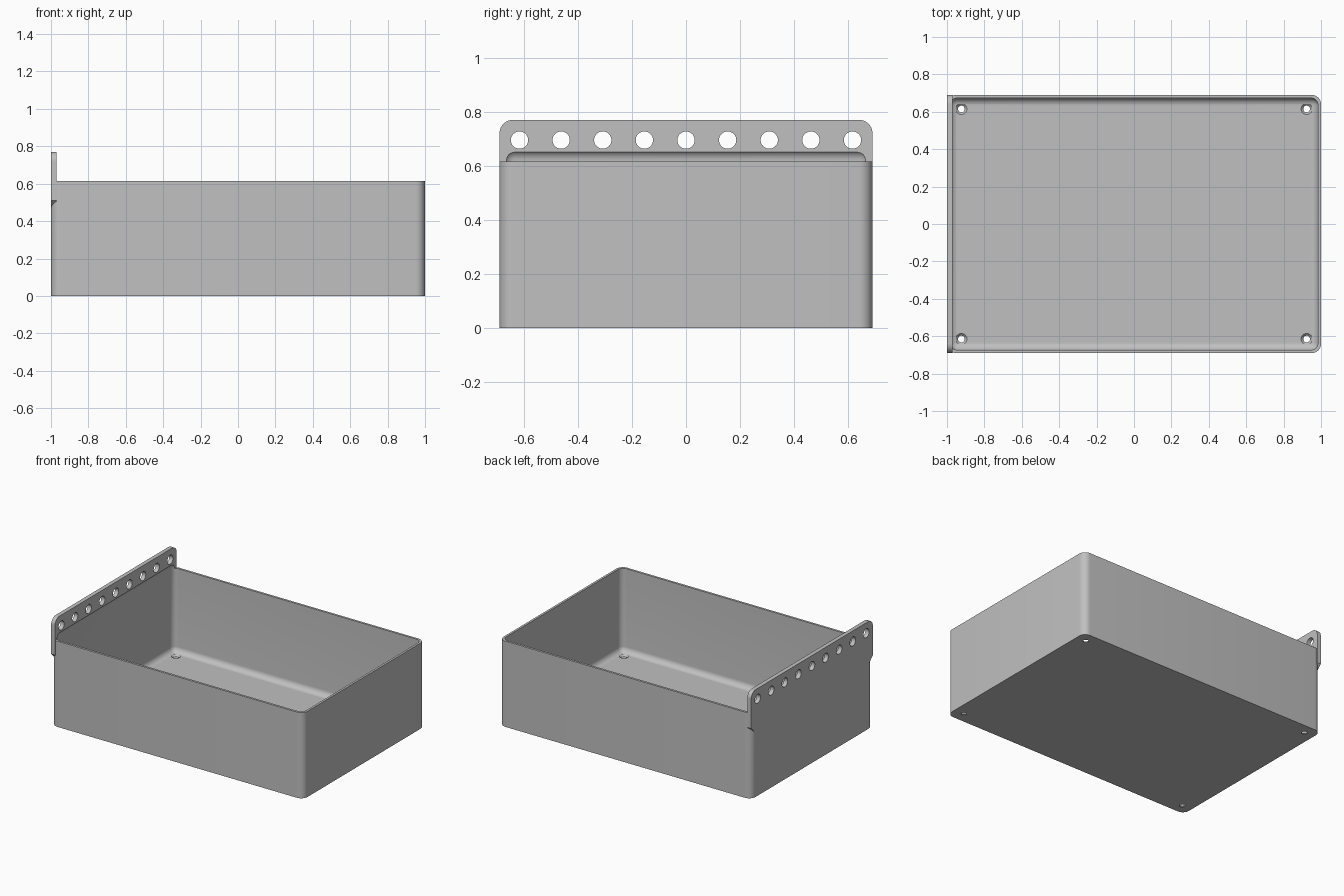
import bpy
import bmesh
from math import cos, sin, pi, radians
from mathutils import Matrix

cube = bpy.data.objects.get("Cube")
if cube:
    bpy.data.objects.remove(cube, do_unlink=True)

HX, HY, HEIGHT = 1.0, 0.69, 0.615
WALL, PLATE = 0.016, 0.03
CORNER = 0.05

grey = bpy.data.materials.new("plain grey")
grey.use_nodes = True
grey.diffuse_color = (0.53, 0.53, 0.53, 1)
grey.node_tree.nodes["Principled BSDF"].inputs["Base Color"].default_value = grey.diffuse_color


def make_object(name, bm):
    bmesh.ops.recalc_face_normals(bm, faces=bm.faces)
    mesh = bpy.data.meshes.new(name)
    bm.to_mesh(mesh)
    bm.free()
    mesh.materials.append(grey)
    obj = bpy.data.objects.new(name, mesh)
    bpy.context.collection.objects.link(obj)
    return obj


def arc(cx, cy, r, start, steps=8):
    """Quarter circle, counter-clockwise from the start angle."""
    angles = [radians(start + 90 * i / steps) for i in range(steps + 1)]
    return [(cx + r * cos(a), cy + r * sin(a)) for a in angles]


def prism(name, points, offset):
    bm = bmesh.new()
    face = bm.faces.new([bm.verts.new(p) for p in points])
    new = bmesh.ops.extrude_face_region(bm, geom=[face])["geom"]
    bmesh.ops.translate(bm, vec=offset, verts=[v for v in new if isinstance(v, bmesh.types.BMVert)])
    return make_object(name, bm)


def add_cone(bm, r1, r2, depth, matrix):
    bmesh.ops.create_cone(bm, cap_ends=True, segments=32, radius1=r1, radius2=r2,
                          depth=depth, matrix=matrix)


def apply_boolean(target, tool, operation):
    mod = target.modifiers.new(operation.lower(), "BOOLEAN")
    mod.operation, mod.solver, mod.object = operation, "EXACT", tool
    tool.hide_render = True
    bpy.context.view_layer.objects.active = target
    bpy.ops.object.modifier_apply(modifier=mod.name)
    bpy.data.objects.remove(tool, do_unlink=True)


# Outer tray block with rounded upright corners
ix, iy = HX - CORNER, HY - CORNER
outline = (arc(ix, iy, CORNER, 0) + arc(-ix, iy, CORNER, 90)
           + arc(-ix, -iy, CORNER, 180) + arc(ix, -iy, CORNER, 270))
tray = prism("storage_tray", [(x, y, 0) for x, y in outline], (0, 0, HEIGHT))

# Hanging plate with rounded top and sloping underside at its ends
TOP = 0.77
profile = (arc(iy, TOP - CORNER, CORNER, 0) + arc(-iy, TOP - CORNER, CORNER, 90)
           + [(-HY, 0.51), (-iy, 0.46), (iy, 0.46), (HY, 0.51)])
plate = prism("hanging_plate", [(-HX, y, z) for y, z in profile], (PLATE, 0, 0))
apply_boolean(tray, plate, "UNION")

# Hollow with filleted edges, undercutting the plate slightly
bm = bmesh.new()
low, high = WALL, 0.66
size = Matrix.Diagonal((2 * (HX - WALL), 2 * (HY - WALL), high - low, 1))
bmesh.ops.create_cube(bm, size=1, matrix=Matrix.Translation((0, 0, (low + high) / 2)) @ size)
bmesh.ops.bevel(bm, geom=bm.edges[:], offset=0.04, segments=8, profile=0.5, affect="EDGES")
apply_boolean(tray, make_object("hollow_cutter", bm), "DIFFERENCE")

# Row of hanging holes
bm = bmesh.new()
for i in range(-4, 5):
    add_cone(bm, 0.032, 0.032, 0.2,
             Matrix.Translation((-HX, i * 0.154, 0.695)) @ Matrix.Rotation(pi / 2, 4, "Y"))
apply_boolean(tray, make_object("hanging_hole_cutter", bm), "DIFFERENCE")

# Countersunk floor holes near the corners
for x in (-0.923, 0.923):
    for y in (-0.615, 0.615):
        for r1, r2, bottom, top in ((0.018, 0.018, -0.05, 0.05), (0.018, 0.031, 0.004, 0.017)):
            bm = bmesh.new()
            add_cone(bm, r1, r2, top - bottom, Matrix.Translation((x, y, (bottom + top) / 2)))
            apply_boolean(tray, make_object("screw_hole_cutter", bm), "DIFFERENCE")

# Smooth the fillets, keep edges sharp
bpy.ops.object.select_all(action="DESELECT")
tray.select_set(True)
bpy.context.view_layer.objects.active = tray
bpy.ops.object.shade_smooth_by_angle(angle=radians(25))
